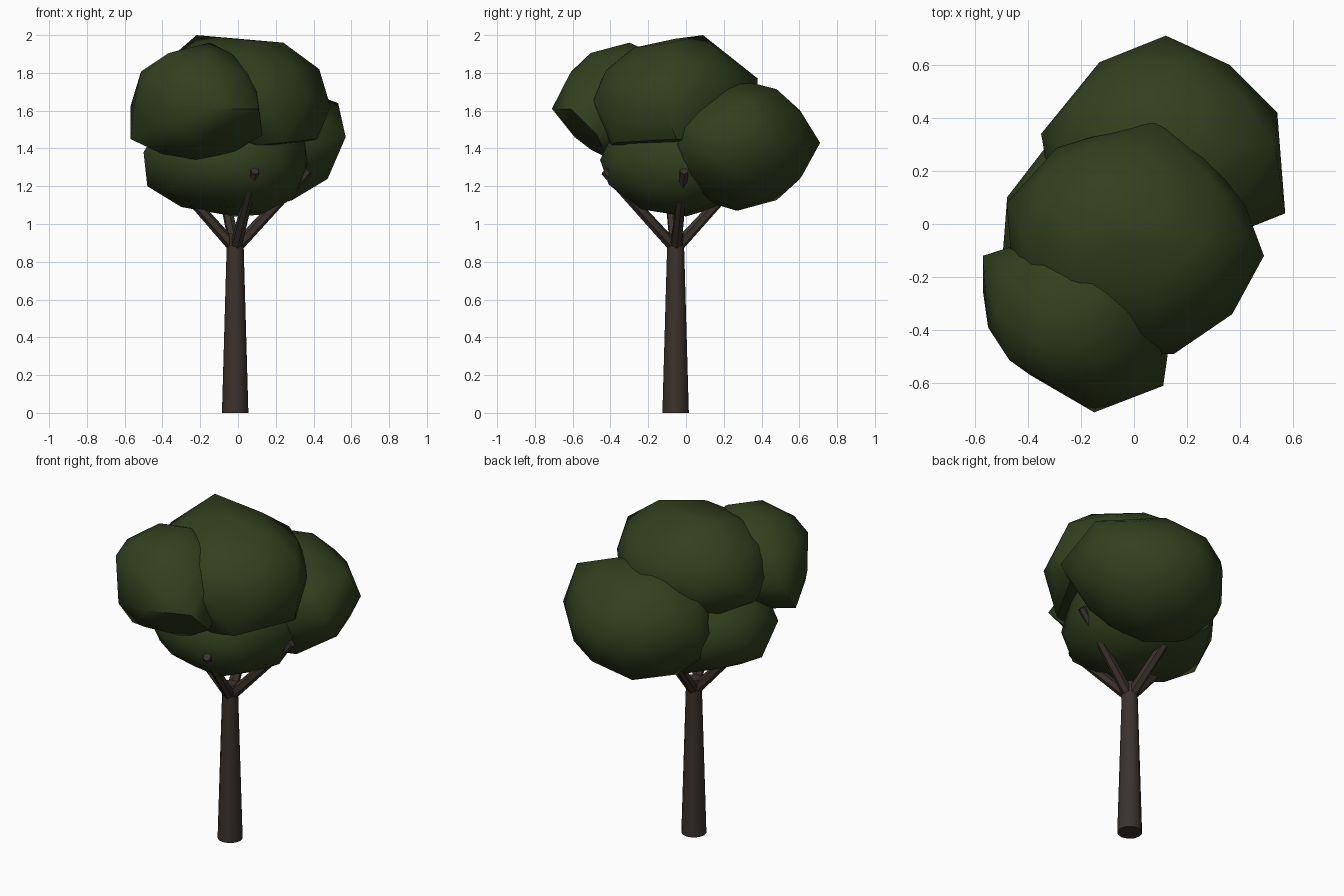
import bpy, bmesh, math
from mathutils import Vector

if "Cube" in bpy.data.objects:
    bpy.data.objects.remove(bpy.data.objects["Cube"])


def material(name, rgb):
    m = bpy.data.materials.new(name)
    m.diffuse_color = (*rgb, 1)
    m.use_nodes = True
    m.node_tree.nodes["Principled BSDF"].inputs["Base Color"].default_value = m.diffuse_color
    return m


BARK = material("dark bark", (0.043, 0.032, 0.025))
LEAF = material("dark green leaves", (0.033, 0.051, 0.013))


def finish(name, bm, mat, angle):
    bmesh.ops.recalc_face_normals(bm, faces=bm.faces[:])
    me = bpy.data.meshes.new(name)
    bm.to_mesh(me)
    bm.free()
    me.materials.append(mat)
    ob = bpy.data.objects.new(name, me)
    bpy.context.collection.objects.link(ob)
    bpy.ops.object.select_all(action='DESELECT')
    ob.select_set(True)
    bpy.context.view_layer.objects.active = ob
    bpy.ops.object.shade_smooth_by_angle(angle=math.radians(angle))
    return ob


def limb(name, a, b, r1, r2, sides, angle):
    """Tapered cylinder from a to b."""
    a, b = Vector(a), Vector(b)
    bm = bmesh.new()
    bmesh.ops.create_cone(bm, cap_ends=True, segments=sides, radius1=r1,
                          radius2=r2, depth=(b - a).length)
    bm.transform((b - a).to_track_quat('Z', 'Y').to_matrix().to_4x4())
    bmesh.ops.translate(bm, verts=bm.verts, vec=(a + b) / 2)
    finish(name, bm, BARK, angle)


def clump(name, centre, radii, tips):
    """Low-poly leaf clump: hull around an ellipsoid and its outer tips."""
    ball = bmesh.new()
    bmesh.ops.create_icosphere(ball, subdivisions=2, radius=1.0)
    c = Vector(centre)
    pts = [c + Vector(p * r for p, r in zip(v.co, radii)) for v in ball.verts]
    ball.free()
    tips = [Vector(t) for t in tips]
    # ellipsoid points right beside a tip give way to it
    pts = [p for p in pts if all((p - t).length > 0.10 for t in tips)] + tips
    bm = bmesh.new()
    for p in pts:
        bm.verts.new(p)
    bmesh.ops.convex_hull(bm, input=bm.verts[:])
    bmesh.ops.delete(bm, geom=[v for v in bm.verts if not v.link_faces],
                     context='VERTS')
    finish(name, bm, LEAF, 45)


# trunk and four forked branches
limb("trunk", (-0.015, -0.055, 0), (-0.015, -0.055, 0.95), 0.070, 0.043, 12, 40)
ends = {"front": (0.09, -0.43, 1.28), "right": (0.37, -0.01, 1.28),
        "back": (-0.10, 0.32, 1.28), "left": (-0.38, -0.10, 1.28)}
for side, e in ends.items():
    limb("branch_" + side, (-0.015, -0.055, 0.87), e, 0.032, 0.024, 6, 25)

# leaf clumps
clump("lower_leaves", (-0.05, -0.03, 1.34), (0.45, 0.425, 0.29),
      [(-0.50, -0.18, 1.38), (-0.48, -0.05, 1.20), (0.30, -0.03, 1.14),
       (0.10, -0.41, 1.21), (0.05, -0.25, 1.08), (-0.30, -0.10, 1.09),
       (-0.02, 0.0, 1.04), (0.14, -0.02, 1.05), (0.36, -0.08, 1.30)])
clump("top_leaves", (-0.02, -0.06, 1.67), (0.46, 0.43, 0.31),
      [(-0.22, 0.09, 2.0), (0.24, -0.08, 1.96), (0.43, -0.05, 1.82),
       (0.49, -0.12, 1.62), (0.08, 0.38, 1.77), (-0.48, 0.08, 1.66),
       (0.15, -0.49, 1.65), (0.37, -0.34, 1.66), (0.42, -0.05, 1.45),
       (0.24, -0.38, 1.43), (0.02, -0.40, 1.41), (0.32, 0.15, 1.42)])
clump("front_leaves", (-0.22, -0.34, 1.65), (0.345, 0.33, 0.30),
      [(-0.15, -0.71, 1.61), (0.11, -0.61, 1.61), (-0.57, -0.12, 1.62),
       (-0.55, -0.39, 1.62), (-0.39, -0.57, 1.62), (-0.57, -0.25, 1.45),
       (-0.24, -0.59, 1.46), (0.13, -0.47, 1.47), (-0.15, -0.30, 1.96),
       (-0.40, -0.45, 1.37), (-0.22, -0.40, 1.34), (-0.06, -0.42, 1.36)])
clump("back_leaves", (0.10, 0.28, 1.42), (0.44, 0.40, 0.345),
      [(0.12, 0.71, 1.43), (0.57, 0.04, 1.46), (0.53, 0.30, 1.64),
       (0.54, 0.42, 1.45), (0.36, 0.60, 1.43), (-0.13, 0.61, 1.43),
       (-0.35, 0.34, 1.42), (0.11, 0.27, 1.07)])
